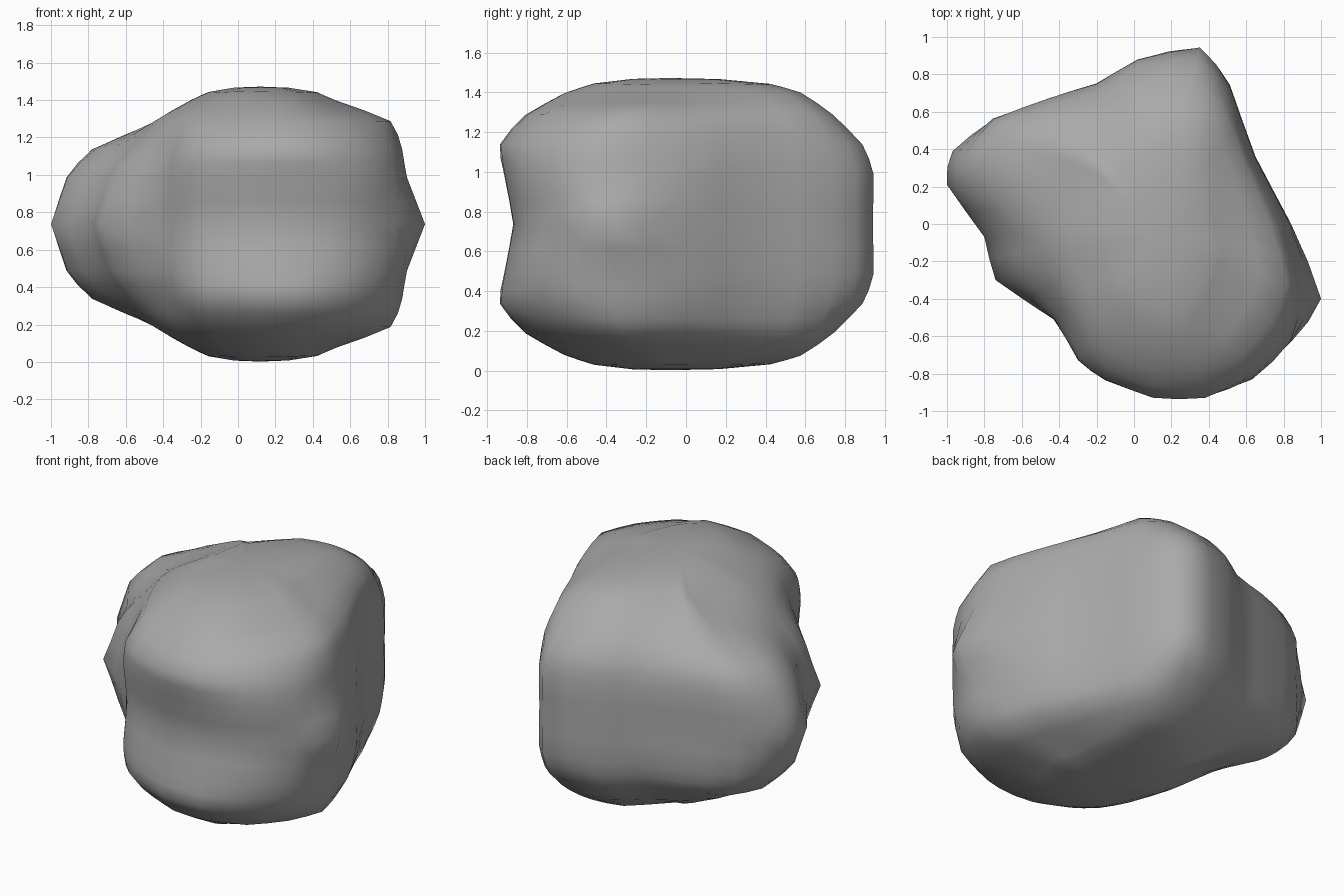
import bpy, bmesh
from mathutils import Vector, noise

if "Cube" in bpy.data.objects:
    bpy.data.objects.remove(bpy.data.objects["Cube"])

CX, MID = 0.12, 0.737
HEIGHTS = [0, .25, .40, .55, .66, .705]

# plan outline, counter-clockwise from the right-hand point
OUTLINE = [(1.0, -.40), (.84, 0), (.65, .36), (.51, .74), (.35, .94), (.02, .88),
           (-.20, .75), (-.45, .67), (-.75, .56), (-.97, .39), (-1.0, .21),
           (-.80, -.07), (-.74, -.30), (-.43, -.51), (-.30, -.73), (-.15, -.83),
           (.10, -.93), (.38, -.93), (.63, -.83), (.84, -.63)]

# how far each outline point pulls inward at heights 0, .25, .40, .55, .66
TAPER = [(1, .89, .86, .79, .46), (1, .99, .94, .84, .50), (1, .99, .96, .89, .62),
         (1, 1, .97, .88, .68), (1, 1, .945, .79, .61), (1, 1, .96, .81, .62),
         (1, 1, .95, .80, .58), (1, 1, .95, .74, .50), (1, 1, .92, .62, .38),
         (1, .94, .83, .50, .31), (1, .92, .79, .49, .31), (1, .93, .80, .61, .40),
         (1, .90, .78, .63, .42), (1, .99, .93, .82, .56), (.97, 1, .98, .84, .58),
         (.95, 1, 1, .85, .61), (.93, .98, 1, .86, .65), (.93, .98, 1, .86, .66),
         (.97, 1, .98, .86, .58), (1, 1, .96, .84, .52)]


def curve(a, b, c, d, t):
    """Interpolation between b and c, halfway between straight and smooth."""
    smooth = b + 0.5 * t * (c - a + t * (2*a - 5*b + 4*c - d + t * (3*(b - c) + d - a)))
    return (smooth + b + (c - b) * t) * 0.5


def refine(pts, steps, closed):
    n, out = len(pts), []
    for i in range(n if closed else n - 1):
        get = (lambda k: pts[k % n]) if closed else (lambda k: pts[min(max(k, 0), n - 1)])
        out += [curve(get(i-1), get(i), get(i+1), get(i+2), s / steps) for s in range(steps)]
    return out if closed else out + [pts[-1]]


# upper half of the boulder: columns of points, refined both ways
columns = []
for (x, y), taper in zip(OUTLINE, TAPER):
    cy = .18 if x < -.7 and y > .1 else 0   # the left lobe keeps its own ridge
    scales = list(taper) + [taper[-1] * .75]
    col = [Vector((CX + (x - CX) * s, cy + (y - cy) * s, h)) for s, h in zip(scales, HEIGHTS)]
    col[-1].y -= cy * .3
    columns.append(refine(col, 2, False))
rings = [refine(list(r), 2, True) for r in zip(*columns)]

bm = bmesh.new()
grid = []
for k, ring in enumerate(rings):
    row = []
    for p in ring:
        q = p.copy()
        if k:  # gentle weathering
            out = Vector((p.x - CX, p.y, p.z)).normalized()
            q += out * noise.noise(p * 4) * 0.008
        row.append(bm.verts.new(q))
    grid.append(row)
n = len(grid[0])
for lo, hi in zip(grid, grid[1:]):
    for i in range(n):
        j = (i + 1) % n
        bm.faces.new((lo[i], lo[j], hi[j], hi[i]))

# crown, closed with one inner ring and a centre point
centre = Vector((CX, -.08, .735))
inner = [bm.verts.new(v.co.lerp(centre, .5) + Vector((0, 0, .009))) for v in grid[-1]]
tip = bm.verts.new(centre)
for i in range(n):
    j = (i + 1) % n
    bm.faces.new((grid[-1][i], grid[-1][j], inner[j], inner[i]))
    bm.faces.new((inner[i], inner[j], tip))

mesh = bpy.data.meshes.new("boulder")
bm.to_mesh(mesh)
bm.free()
boulder = bpy.data.objects.new("boulder", mesh)
bpy.context.collection.objects.link(boulder)
boulder.location.z = MID
for poly in mesh.polygons:
    poly.use_smooth = True

# lower half mirrors the upper half
mirror = boulder.modifiers.new("mirror", 'MIRROR')
mirror.use_axis = (False, False, True)
mirror.use_clip = True
mirror.merge_threshold = 0.001

# plain stone grey
stone = bpy.data.materials.new("stone")
stone.diffuse_color = (0.4, 0.4, 0.4, 1)
stone.use_nodes = True
stone.node_tree.nodes["Principled BSDF"].inputs["Base Color"].default_value = stone.diffuse_color
mesh.materials.append(stone)
